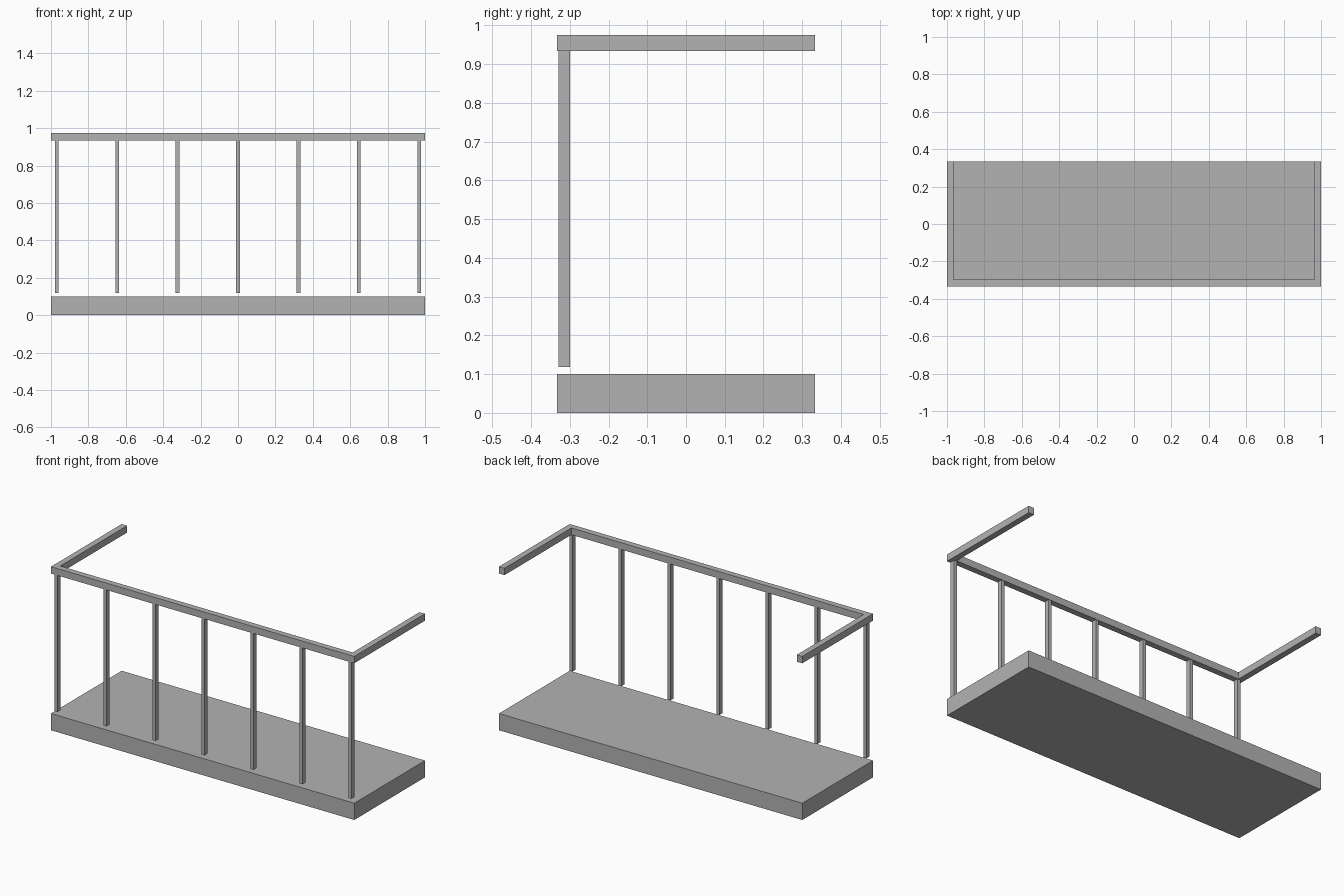
import bpy
import bmesh
from mathutils import Vector

default = bpy.data.objects.get("Cube")
if default:
    bpy.data.objects.remove(default, do_unlink=True)

# Single grey finish
grey = bpy.data.materials.new("plain_grey")
grey.use_nodes = True
color = (0.45, 0.45, 0.45, 1)
grey.diffuse_color = color
grey.node_tree.nodes["Principled BSDF"].inputs["Base Color"].default_value = color


def box(name, low, high):
    """Axis-aligned box between two corners."""
    low, high = Vector(low), Vector(high)
    bm = bmesh.new()
    bmesh.ops.create_cube(bm, size=1)
    bmesh.ops.scale(bm, vec=high - low, verts=bm.verts)
    mesh = bpy.data.meshes.new(name)
    bm.to_mesh(mesh)
    bm.free()
    mesh.materials.append(grey)
    obj = bpy.data.objects.new(name, mesh)
    obj.location = (low + high) / 2
    bpy.context.scene.collection.objects.link(obj)
    return obj


half_depth = 0.333
rail_width = 0.036
rail_bottom, rail_top = 0.934, 0.975
rail_back = -half_depth + rail_width

# Floor slab
box("floor_slab", (-1, -half_depth, 0), (1, half_depth, 0.1))

# Handrail along the front and both sides
box("front_rail", (-1, -half_depth, rail_bottom), (1, rail_back, rail_top))
box("right_rail", (-1, rail_back, rail_bottom), (-1 + rail_width, half_depth, rail_top))
box("left_rail", (1 - rail_width, rail_back, rail_bottom), (1, half_depth, rail_top))

# Evenly spaced flat balusters, floating just above the slab
count = 7
reach = 0.969
for i in range(count):
    x = -reach + 2 * reach * i / (count - 1)
    box(f"baluster_{i + 1}", (x - 0.01, -0.329, 0.119), (x + 0.01, -0.3, rail_bottom))
